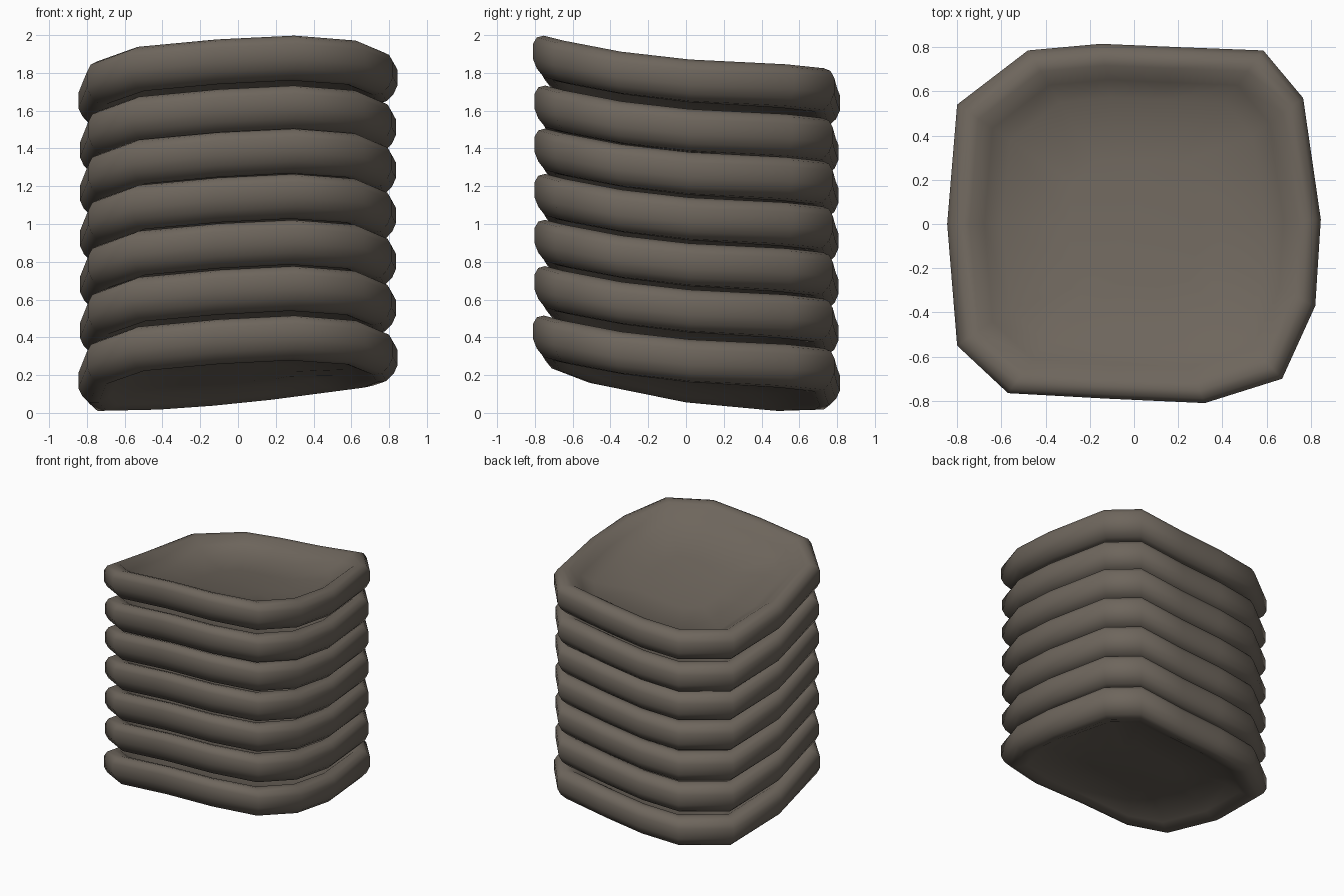
import bpy, bmesh

if "Cube" in bpy.data.objects:
    bpy.data.objects.remove(bpy.data.objects["Cube"])

mat = bpy.data.materials.new("dark brown grey")
mat.diffuse_color = (0.155, 0.132, 0.108, 1)
mat.use_nodes = True
mat.node_tree.nodes["Principled BSDF"].inputs["Base Color"].default_value = mat.diffuse_color

# Uneven rounded-square outline seen from above
OUTLINE = [(-.845, 0), (-.80, -.55), (-.57, -.765), (-.12, -.79), (.32, -.81),
           (.67, -.70), (.82, -.37), (.845, .02), (.765, .57), (.585, .785),
           (.2, .80), (-.15, .815), (-.48, .785), (-.80, .54)]

# Slab cross-section: (radial scale, height), from under-centre to top-centre
PROFILE = [(.35, -.03), (.70, -.04), (.80, -.09), (.87, -.118), (.93, -.115),
           (.975, -.08), (1.0, -.035), (1.0, .045), (.975, .085), (.93, .105),
           (.88, .103), (.80, .058), (.70, .008), (.35, .0)]


def tilt(x, y):
    # warped lean: high at front right, saddle-like towards the corners
    return (.073 + .038 * y) * x + .068 * y * x * x - .155 * y + .1 * y * y


def slab(name, zc, size=1.0):
    bm = bmesh.new()
    n = len(OUTLINE)

    def vert(x, y, z):
        return bm.verts.new((x, y, zc + z + tilt(x, y)))

    rings = [[vert(x * s * size, y * s * size, z) for x, y in OUTLINE] for s, z in PROFILE]
    low, high = vert(0, 0, -.025), vert(0, 0, .0)
    for i in range(n):
        j = (i + 1) % n
        for r0, r1 in zip(rings, rings[1:]):
            bm.faces.new((r0[i], r0[j], r1[j], r1[i]))
        bm.faces.new((low, rings[0][j], rings[0][i]))
        bm.faces.new((high, rings[-1][i], rings[-1][j]))
    bmesh.ops.recalc_face_normals(bm, faces=bm.faces)
    for f in bm.faces:
        f.smooth = True
    me = bpy.data.meshes.new(name)
    bm.to_mesh(me)
    bm.free()
    me.materials.append(mat)
    ob = bpy.data.objects.new(name, me)
    bpy.context.collection.objects.link(ob)


# Stack of seven dished slabs
heights = [.228, .492, .737, .98, 1.22, 1.448, 1.71]
for k, z in enumerate(heights):
    slab(f"cushion_{k + 1}", z, 1.0 if k in (0, 6) else .99)
